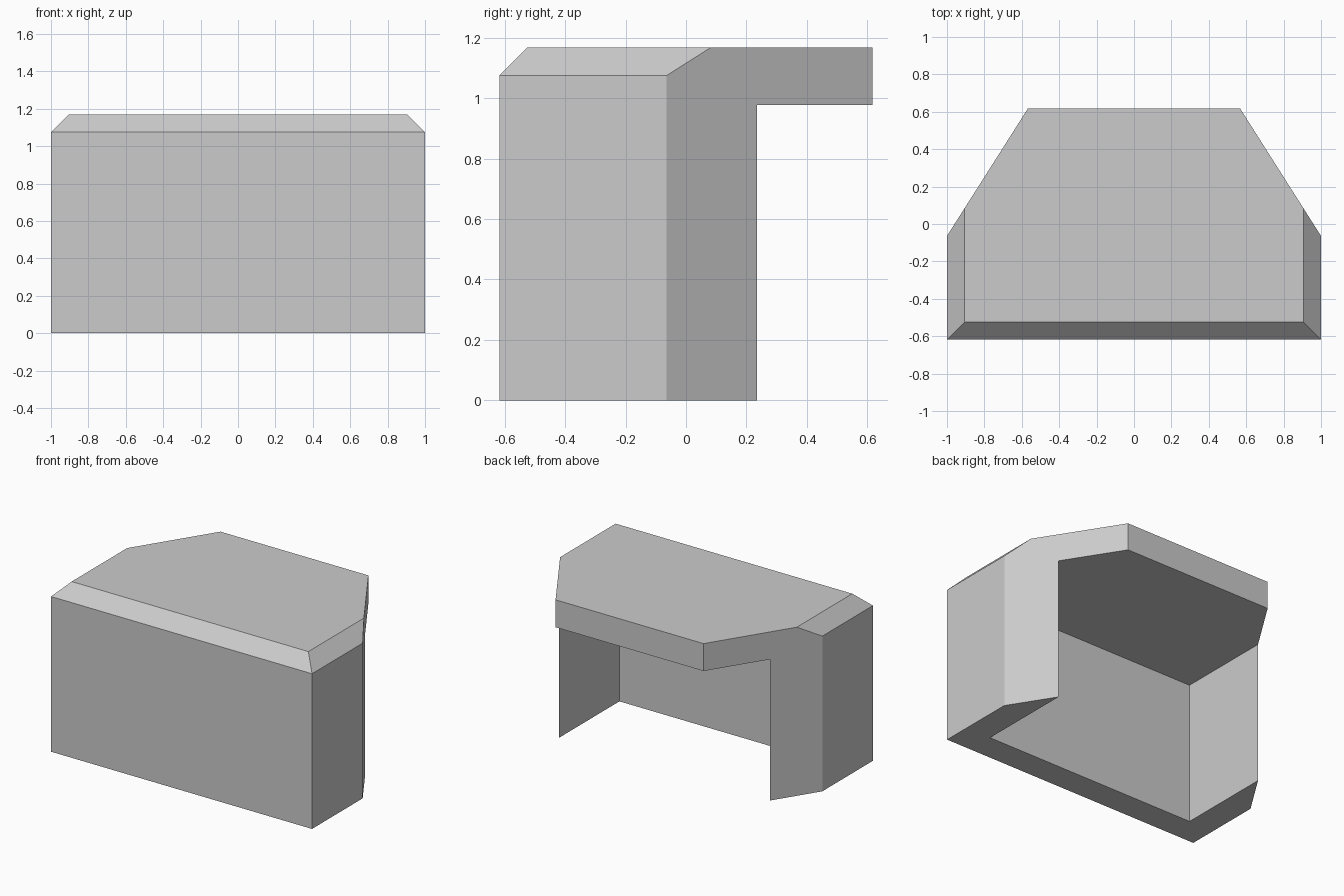
import bpy
import bmesh
from mathutils import Vector

cube = bpy.data.objects.get("Cube")
if cube:
    bpy.data.objects.remove(cube, do_unlink=True)

HALF_DEPTH, HEIGHT = 0.618, 1.168
WALL, CHAMFER = 0.19, 0.093

grey = bpy.data.materials.new("plain grey")
grey.use_nodes = True
grey.diffuse_color = (0.6, 0.6, 0.6, 1)
grey.node_tree.nodes["Principled BSDF"].inputs["Base Color"].default_value = grey.diffuse_color


def prism(name, outline, z0, z1, chamfers=()):
    """Extrude an outline upward and slice it with (point, normal) planes."""
    bm = bmesh.new()
    base = bm.faces.new([bm.verts.new((x, y, z0)) for x, y in outline])
    top = bmesh.ops.extrude_face_region(bm, geom=[base])["geom"]
    bmesh.ops.translate(bm, vec=(0, 0, z1 - z0),
                        verts=[v for v in top if isinstance(v, bmesh.types.BMVert)])
    for point, normal in chamfers:
        bmesh.ops.bisect_plane(bm, geom=bm.verts[:] + bm.edges[:] + bm.faces[:],
                               plane_co=point, plane_no=normal, clear_outer=True)
        bmesh.ops.holes_fill(bm, edges=[e for e in bm.edges if e.is_boundary])
    bmesh.ops.recalc_face_normals(bm, faces=bm.faces[:])
    mesh = bpy.data.meshes.new(name)
    bm.to_mesh(mesh)
    bm.free()
    mesh.materials.append(grey)
    obj = bpy.data.objects.new(name, mesh)
    bpy.context.collection.objects.link(obj)
    return obj


# Desk block: tapered at the back, chamfered on the front and side top edges
right_half = [(1, -HALF_DEPTH), (1, -0.064), (0.567, HALF_DEPTH)]
outline = right_half + [(-x, y) for x, y in reversed(right_half)]
edge_z = HEIGHT - CHAMFER
chamfers = [(Vector((0, -HALF_DEPTH, edge_z)), Vector((0, -1, 1)).normalized())]
for side in (-1, 1):
    chamfers.append((Vector((side, 0, edge_z)), Vector((side, 0, 1)).normalized()))
desk = prism("desk", outline, 0, HEIGHT, chamfers)

# Knee space, open to the back and the floor
inner_x, inner_y = 1 - WALL, -HALF_DEPTH + WALL
knee = prism("knee_space_cutter",
             [(-inner_x, inner_y), (inner_x, inner_y), (inner_x, 1), (-inner_x, 1)],
             -0.5, HEIGHT - WALL)
knee.hide_render = True

cut = desk.modifiers.new("knee space", "BOOLEAN")
cut.operation = "DIFFERENCE"
cut.solver = "EXACT"
cut.object = knee
bpy.context.view_layer.objects.active = desk
bpy.ops.object.modifier_apply(modifier=cut.name)
bpy.data.objects.remove(knee, do_unlink=True)
